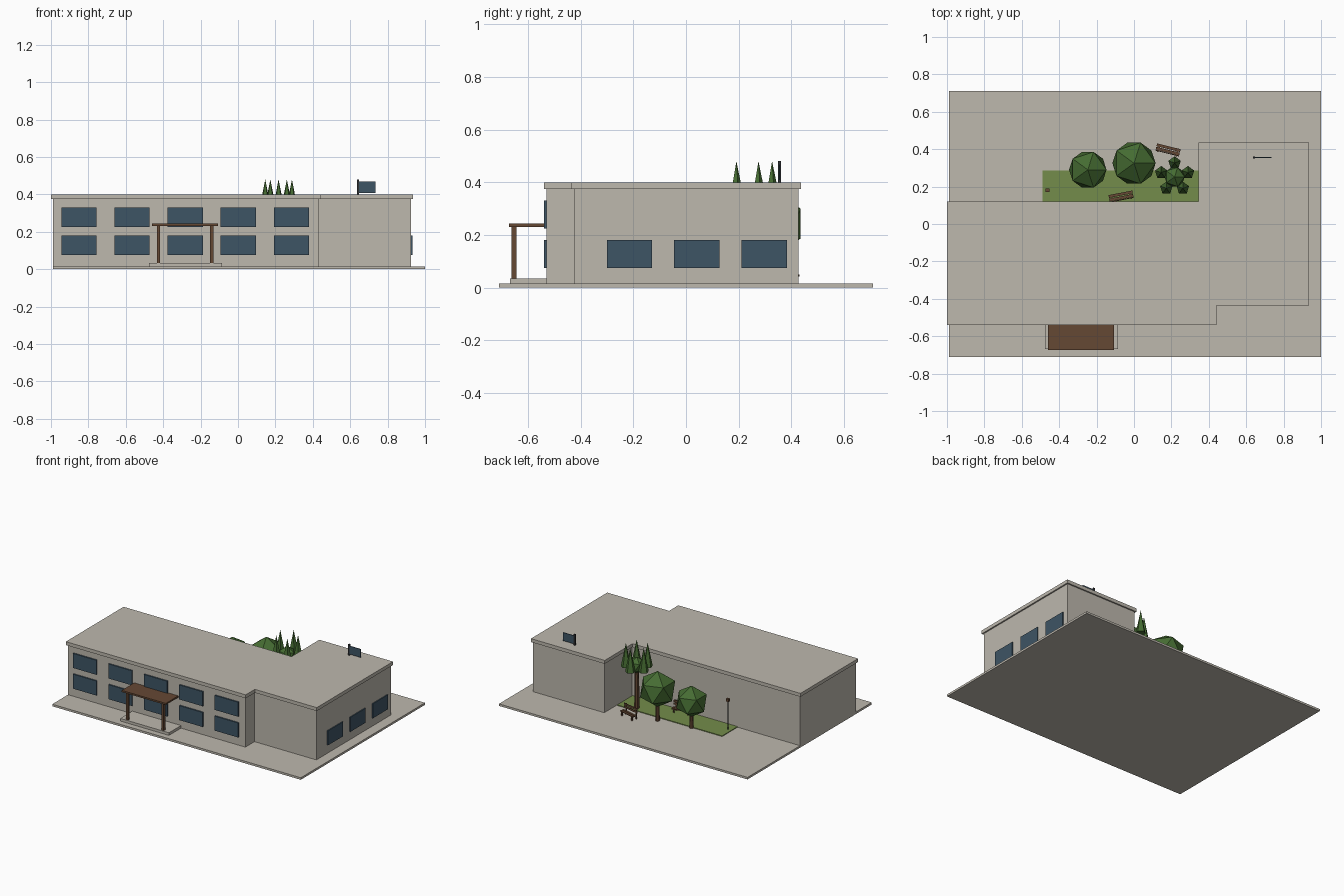
import bpy
import bmesh
import math
from mathutils import Vector

if "Cube" in bpy.data.objects:
    bpy.data.objects.remove(bpy.data.objects["Cube"], do_unlink=True)


def material(name, rgb):
    m = bpy.data.materials.new(name)
    m.use_nodes = True
    m.diffuse_color = (*rgb, 1)
    m.node_tree.nodes["Principled BSDF"].inputs["Base Color"].default_value = (*rgb, 1)
    return m


CONCRETE = material("concrete", (0.51, 0.48, 0.42))
GLASS = material("blue_glass", (0.048, 0.09, 0.13))
WOOD = material("brown_wood", (0.13, 0.065, 0.034))
GRASS = material("lawn_green", (0.174, 0.262, 0.07))
LEAF = material("leaf_green", (0.06, 0.15, 0.032))
METAL = material("dark_metal", (0.03, 0.032, 0.036))


def finish(name, bm, mat):
    bmesh.ops.recalc_face_normals(bm, faces=bm.faces)
    mesh = bpy.data.meshes.new(name)
    bm.to_mesh(mesh)
    bm.free()
    mesh.materials.append(mat)
    obj = bpy.data.objects.new(name, mesh)
    bpy.context.collection.objects.link(obj)
    return obj


def box(name, x, y, z, mat):
    """Box from (min, max) pairs on each axis."""
    bm = bmesh.new()
    bmesh.ops.create_cube(bm, size=1)
    for v in bm.verts:
        v.co = Vector([(a + b) / 2 + c * (b - a) for c, (a, b) in zip(v.co, (x, y, z))])
    return finish(name, bm, mat)


def cone(name, x, y, z0, z1, r0, r1, sides, mat):
    bm = bmesh.new()
    bmesh.ops.create_cone(bm, cap_ends=True, segments=sides, radius1=r0, radius2=r1, depth=z1 - z0)
    bmesh.ops.translate(bm, verts=bm.verts, vec=(x, y, (z0 + z1) / 2))
    return finish(name, bm, mat)


def ball(name, x, y, z, r, mat):
    bm = bmesh.new()
    bmesh.ops.create_icosphere(bm, subdivisions=1, radius=r)
    bmesh.ops.translate(bm, verts=bm.verts, vec=(x, y, z))
    return finish(name, bm, mat)


# Building outline, counter-clockwise
OUTLINE = [Vector(p) for p in (
    (-1, -0.54), (0.44, -0.54), (0.44, -0.435), (0.935, -0.435),
    (0.935, 0.437), (0.345, 0.437), (0.345, 0.12), (-1, 0.12))]


def prism(name, inset, z0, z1, mat):
    """Extrude the outline, moved inwards by inset."""
    bm = bmesh.new()
    verts = []
    for i, p in enumerate(OUTLINE):
        a = (p - OUTLINE[i - 1]).normalized()
        b = (OUTLINE[(i + 1) % len(OUTLINE)] - p).normalized()
        q = p + inset * Vector((-a.y - b.y, a.x + b.x))
        verts.append(bm.verts.new((q.x, q.y, z0)))
    face = bm.faces.new(verts)
    new = bmesh.ops.extrude_face_region(bm, geom=[face], use_keep_orig=True)
    top = [g for g in new["geom"] if isinstance(g, bmesh.types.BMVert)]
    bmesh.ops.translate(bm, verts=top, vec=(0, 0, z1 - z0))
    return finish(name, bm, mat)


# Ground slab, lawn and building
box("paving", (-0.99, 1), (-0.71, 0.71), (0, 0.015), CONCRETE)
box("lawn", (-0.49, 0.35), (0.1, 0.287), (0.01, 0.02), GRASS)
prism("walls", 0.01, 0.015, 0.377, CONCRETE)
prism("roof", 0, 0.375, 0.4, CONCRETE)

# Windows
for row, z in enumerate((0.075, 0.225)):
    for col in range(5):
        x = -0.85 + 0.2838 * col
        box(f"front_window_{row}_{col}", (x - 0.094, x + 0.094), (-0.54, -0.525), (z, z + 0.105), GLASS)
for col in range(3):
    y = -0.215 + 0.256 * col
    box(f"side_window_{col}", (0.92, 0.932), (y - 0.086, y + 0.086), (0.075, 0.18), GLASS)

# Entrance porch
box("porch_step", (-0.475, -0.085), (-0.668, -0.525), (0.01, 0.034), CONCRETE)
box("porch_canopy", (-0.46, -0.107), (-0.673, -0.525), (0.231, 0.243), WOOD)
for side, x in (("right", -0.425), ("left", -0.14)):
    box(f"porch_post_{side}", (x - 0.009, x + 0.009), (-0.662, -0.644), (0.03, 0.235), WOOD)

# Rooftop flag
box("flag_pole", (0.637, 0.647), (0.35, 0.36), (0.395, 0.48), METAL)
box("flag", (0.645, 0.735), (0.353, 0.357), (0.408, 0.468), GLASS)

# Round trees
for name, x, y, z, r in (("small_tree", -0.247, 0.29, 0.207, 0.112),
                         ("large_tree", 0.0, 0.325, 0.243, 0.129)):
    cone(name + "_trunk", x, y, 0.01, z, 0.015, 0.012, 8, WOOD)
    ball(name + "_crown", x, y, z, r, LEAF)

# Tall tree with a ring of upright leaf spikes
TX, TY = 0.217, 0.252
cone("tall_tree_trunk", TX, TY, 0.01, 0.33, 0.018, 0.014, 8, WOOD)
ball("tall_tree_core", TX, TY, 0.33, 0.06, LEAF)
for i in range(5):
    a = math.radians(90 + 72 * i)
    cone(f"leaf_spike_{i}", TX + 0.075 * math.cos(a), TY + 0.075 * math.sin(a),
         0.31, 0.48, 0.035, 0, 5, LEAF)

# Garden lamp
cone("lamp_pole", -0.462, 0.18, 0.01, 0.23, 0.004, 0.004, 8, METAL)
box("lamp_head", (-0.472, -0.452), (0.17, 0.19), (0.222, 0.242), WOOD)


def bench(name, x, y, angle):
    parts = []
    for i in range(2):
        d = -0.014 + 0.019 * i
        h = 0.062 + 0.02 * i
        parts.append(box(f"{name}_seat_slat_{i}", (-0.065, 0.065), (d, d + 0.015), (0.043, 0.049), WOOD))
        parts.append(box(f"{name}_back_slat_{i}", (-0.065, 0.065), (-0.02, -0.015), (h, h + 0.013), WOOD))
    for side in (-1, 1):
        lx = (side * 0.05 - 0.004, side * 0.05 + 0.004)
        parts.append(box(f"{name}_back_leg_{side}", lx, (-0.024, -0.018), (0.01, 0.095), WOOD))
        parts.append(box(f"{name}_front_leg_{side}", lx, (0.01, 0.018), (0.01, 0.045), WOOD))
        parts.append(box(f"{name}_rail_{side}", lx, (-0.02, 0.018), (0.037, 0.043), WOOD))
    for p in parts:
        p.location = (x, y, 0)
        p.rotation_euler.z = math.radians(angle)


# Garden benches
bench("outer_bench", 0.182, 0.396, -14)
bench("wall_bench", -0.069, 0.147, 11)
